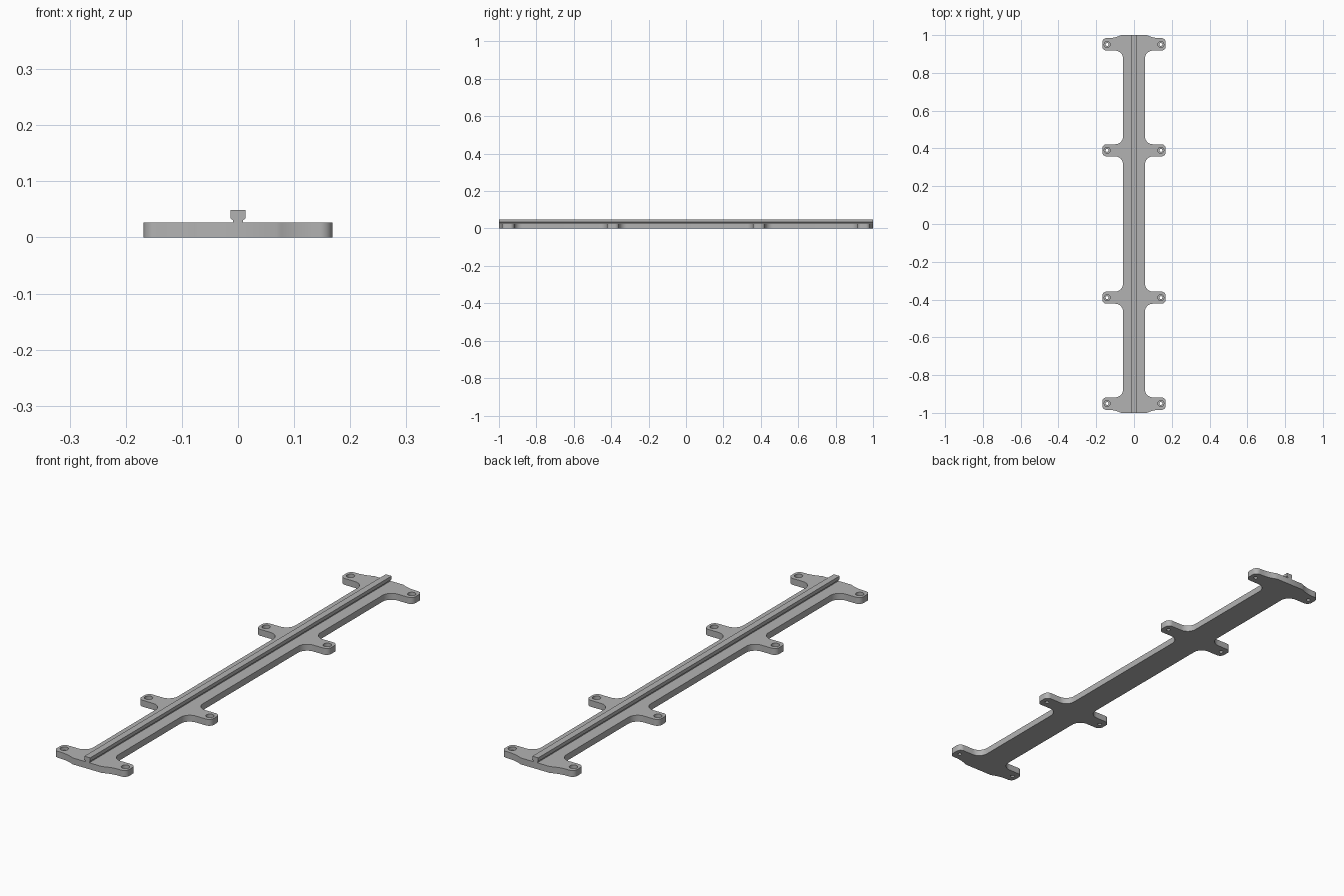
import bpy, bmesh, math
from mathutils import Vector

if "Cube" in bpy.data.objects:
    bpy.data.objects.remove(bpy.data.objects["Cube"])

grey = bpy.data.materials.new("plain_grey")
grey.use_nodes = True
grey.diffuse_color = (0.45, 0.45, 0.45, 1)
grey.node_tree.nodes["Principled BSDF"].inputs["Base Color"].default_value = (0.45, 0.45, 0.45, 1)

THICK = 0.027


def make_object(name, bm):
    bmesh.ops.recalc_face_normals(bm, faces=bm.faces)
    mesh = bpy.data.meshes.new(name)
    bm.to_mesh(mesh)
    bm.free()
    mesh.materials.append(grey)
    obj = bpy.data.objects.new(name, mesh)
    bpy.context.collection.objects.link(obj)
    return obj


def extrude(name, points, direction):
    """Fill a closed outline and extrude it along a direction."""
    bm = bmesh.new()
    face = bm.faces.new([bm.verts.new(p) for p in points])
    new = bmesh.ops.extrude_face_region(bm, geom=[face], use_keep_orig=True)["geom"]
    verts = [v for v in new if isinstance(v, bmesh.types.BMVert)]
    bmesh.ops.translate(bm, verts=verts, vec=direction)
    return make_object(name, bm)


def rounded(corners, steps=10):
    """Replace each (x, y, radius) corner by a tangent arc."""
    out = []
    for i, (x, y, r) in enumerate(corners):
        p = Vector((x, y))
        if r == 0:
            out.append(p)
            continue
        a = (Vector(corners[i - 1][:2]) - p).normalized()
        b = (Vector(corners[(i + 1) % len(corners)][:2]) - p).normalized()
        half = a.angle(b) / 2
        centre = p + (a + b).normalized() * r / math.sin(half)
        start = p + a * r / math.tan(half) - centre
        end = p + b * r / math.tan(half) - centre
        sweep = math.pi - 2 * half
        for k in range(steps + 1):
            t = k / steps
            out.append(centre + (start * math.sin((1 - t) * sweep)
                                 + end * math.sin(t * sweep)) / math.sin(sweep))
    return out


# Base plate: one quarter of the outline, mirrored both ways
BODY, TAB = 0.058, 0.168
quarter = [
    (BODY, 0.358, 0.042), (TAB, 0.358, 0.022), (TAB, 0.422, 0.022), (BODY, 0.422, 0.042),
    (BODY, 0.918, 0.042), (TAB, 0.918, 0.022), (TAB, 0.984, 0.022), (0.105, 0.984, 0.15),
    (0.068, 1.0, 0),
]
right_side = [(x, -y, r) for x, y, r in reversed(quarter)] + quarter
outline = right_side + [(-x, y, r) for x, y, r in reversed(right_side)]
plate = extrude("base_plate", [(p.x, p.y, 0) for p in rounded(outline)], (0, 0, THICK))

# Counterbored screw holes in the tabs
bm = bmesh.new()
SEGMENTS = 32
bore = [(0.008, -0.01), (0.008, 0.013), (0.016, 0.013), (0.016, 0.04)]
for x in (-0.142, 0.142):
    for y in (-0.95, -0.39, 0.39, 0.95):
        rings = []
        for r, z in bore:
            angles = [2 * math.pi * k / SEGMENTS for k in range(SEGMENTS)]
            rings.append([bm.verts.new((x + r * math.cos(a), y + r * math.sin(a), z)) for a in angles])
        for low, high in zip(rings, rings[1:]):
            for k in range(SEGMENTS):
                n = (k + 1) % SEGMENTS
                bm.faces.new((low[k], low[n], high[n], high[k]))
        bm.faces.new(rings[0][::-1])
        bm.faces.new(rings[-1])
cutter = make_object("hole_cutter", bm)
cutter.hide_render = True

cut = plate.modifiers.new("holes", 'BOOLEAN')
cut.operation = 'DIFFERENCE'
cut.solver = 'EXACT'
cut.object = cutter
bpy.context.view_layer.objects.active = plate
plate.select_set(True)
bpy.ops.object.modifier_apply(modifier=cut.name)
bpy.data.objects.remove(cutter)
bpy.ops.object.shade_smooth_by_angle(angle=math.radians(30))

# T-shaped guide rail along the centre
half = [(0.009, THICK - 0.002), (0.009, 0.031), (0.0135, 0.034), (0.0135, 0.049)]
profile = half + [(-x, z) for x, z in reversed(half)]
extrude("guide_rail", [(x, -1, z) for x, z in profile], (0, 2, 0))
